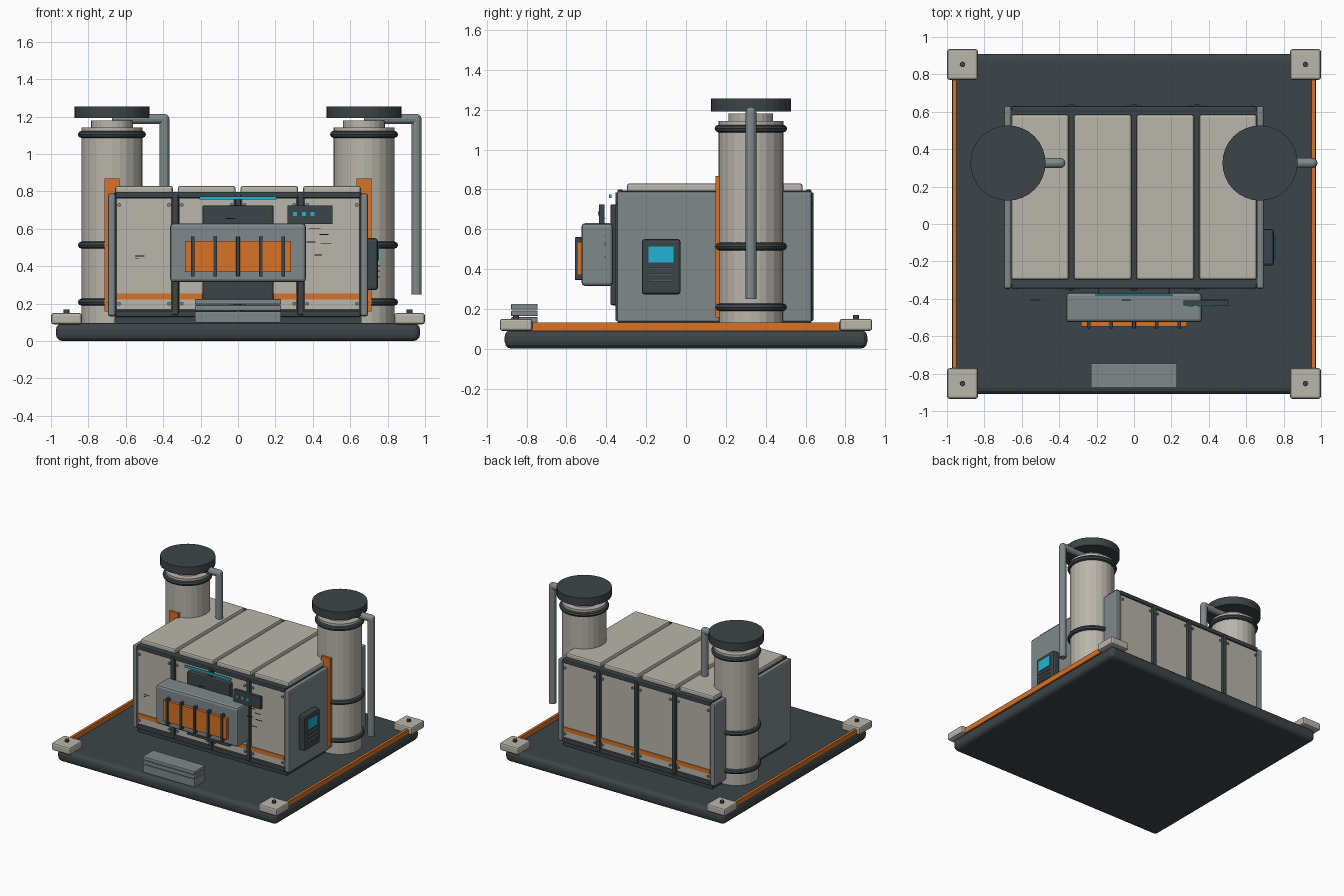
import bpy, math
from mathutils import Vector

if "Cube" in bpy.data.objects:
    bpy.data.objects.remove(bpy.data.objects["Cube"])

def mat(name, r, g, b):
    m = bpy.data.materials.new(name)
    m.diffuse_color = (r, g, b, 1)
    m.use_nodes = True
    m.node_tree.nodes["Principled BSDF"].inputs["Base Color"].default_value = m.diffuse_color
    return m

DARK = mat("dark", 0.045, 0.06, 0.065)
CREAM = mat("cream", 0.49, 0.465, 0.41)
STEEL = mat("steel", 0.215, 0.25, 0.26)
ORANGE = mat("orange", 0.68, 0.17, 0.02)
CYAN = mat("cyan", 0.015, 0.46, 0.66)

def finish(name, m, bevel=0.0, segs=2):
    o = bpy.context.object
    o.name = name
    o.data.materials.append(m)
    if bevel:
        b = o.modifiers.new("bevel", 'BEVEL')
        b.width, b.segments = bevel, segs
    return o

def box(name, x, y, z, m, bevel=0.0, segs=2):
    """Box from (min, max) pairs."""
    bpy.ops.mesh.primitive_cube_add(size=1, location=[(a + b) / 2 for a, b in (x, y, z)])
    bpy.context.object.scale = [b - a for a, b in (x, y, z)]
    bpy.ops.object.transform_apply(location=False, rotation=False, scale=True)
    return finish(name, m, bevel, segs)

def rod(name, p, q, r, m, sides=24, bevel=0.0):
    """Cylinder between two points."""
    p, q = Vector(p), Vector(q)
    bpy.ops.mesh.primitive_cylinder_add(vertices=sides, radius=r, depth=(q - p).length, location=(p + q) / 2)
    bpy.context.object.rotation_euler = (q - p).to_track_quat('Z', 'Y').to_euler()
    return finish(name, m, bevel)

# Base slab, corner feet and side light strips
box("base_slab", (-0.973, 0.973), (-0.91, 0.91), (0, 0.097), DARK, 0.035, 3)
for sx in (-1, 1):
    box("base_side_strip", (sx * 0.96 - 0.01, sx * 0.96 + 0.01), (-0.78, 0.78), (0.09, 0.132), ORANGE)
    for sy in (-1, 1):
        cx, cy = sx * 0.917, sy * 0.853
        box("corner_foot", (cx - 0.082, cx + 0.082), (cy - 0.082, cy + 0.082), (0.09, 0.15), CREAM, 0.012)
        rod("corner_bolt", (cx, cy, 0.145), (cx, cy, 0.168), 0.015, DARK, 12)

# Main cabin core and end plates
box("cabin_core", (-0.66, 0.66), (-0.325, 0.61), (0.095, 0.795), DARK)
for sx in (-1, 1):
    a, b = sorted((sx * 0.655, sx * 0.695))
    box("cabin_end_plate", (a, b), (-0.347, 0.632), (0.132, 0.79), STEEL, 0.012)

# Front and rear walls: rails, ribs, panels, stripes and bolts
for side, y0 in ((-1, -0.325), (1, 0.61)):
    def span(a, b):
        return tuple(sorted((y0 + side * a, y0 + side * b)))
    box("wall_top_rail", (-0.655, 0.655), span(-0.01, 0.02), (0.765, 0.798), DARK, 0.006)
    box("wall_bottom_rail", (-0.655, 0.655), span(-0.01, 0.02), (0.13, 0.162), DARK, 0.006)
    for i in (-1, 0, 1):
        box("wall_rib", (i * 0.335 - 0.016, i * 0.335 + 0.016), span(-0.01, 0.03), (0.14, 0.785), DARK, 0.006)
    for i in range(4):
        cx = (i - 1.5) * 0.335
        box("wall_panel", (cx - 0.148, cx + 0.148), span(-0.01, 0.014), (0.166, 0.765), CREAM, 0.006)
        box("wall_stripe", (cx - 0.148, cx + 0.148), span(0, 0.02), (0.222, 0.255), ORANGE)
        for dx in (-0.133, 0.133):
            for z in (0.2, 0.728):
                rod("wall_bolt", (cx + dx, y0, z), (cx + dx, y0 + side * 0.024, z), 0.01, STEEL, 8)

# Roof panels
for i in range(4):
    cx = (i - 1.5) * 0.335
    box("roof_panel", (cx - 0.154, cx + 0.154), (-0.297, 0.585), (0.785, 0.83), CREAM, 0.012)

# Towers with rings, cap, orange backing plate and drain pipe
TY = 0.326
for tx in (-0.674, 0.674):
    rod("tower", (tx, TY, 0.095), (tx, TY, 1.142), 0.163, CREAM, 24)
    rod("tower_neck", (tx, TY, 1.13), (tx, TY, 1.18), 0.112, CREAM, 24)
    rod("tower_cap", (tx, TY, 1.192), (tx, TY, 1.255), 0.201, DARK, 32)
    for z in (0.208, 0.513, 1.105):
        bpy.ops.mesh.primitive_torus_add(major_radius=0.163, minor_radius=0.019, major_segments=32,
                                         minor_segments=8, location=(tx, TY, z))
        finish("tower_ring", DARK)
        bpy.ops.object.shade_smooth_by_angle()
    box("tower_plate", (tx - 0.04, tx + 0.04), (0.147, 0.175), (0.157, 0.868), ORANGE)
    px = tx + 0.28
    rod("pipe_arm", (tx, TY, 1.187), (px, TY, 1.187), 0.027, STEEL, 12)
    rod("pipe_drop", (px, TY, 0.25), (px, TY, 1.187), 0.027, STEEL, 12)
    bpy.ops.mesh.primitive_uv_sphere_add(segments=12, ring_count=8, radius=0.027, location=(px, TY, 1.187))
    finish("pipe_elbow", STEEL)

# Front intake unit with grille
box("intake_backing", (-0.19, 0.19), (-0.38, -0.33), (0.218, 0.725), DARK, 0.01)
box("intake_housing", (-0.363, 0.363), (-0.525, -0.367), (0.315, 0.63), STEEL, 0.018)
box("intake_window", (-0.283, 0.283), (-0.548, -0.515), (0.37, 0.535), ORANGE)
for i in range(-2, 3):
    box("intake_bar", (i * 0.121 - 0.01, i * 0.121 + 0.01), (-0.558, -0.52), (0.345, 0.56), DARK, 0.004)
box("front_light", (-0.205, 0.205), (-0.386, -0.374), (0.757, 0.774), CYAN)

# Small front display
box("display", (0.265, 0.505), (-0.436, -0.41), (0.627, 0.725), DARK)
for x in (0.305, 0.352, 0.398):
    box("display_lamp", (x - 0.011, x + 0.011), (-0.442, -0.43), (0.668, 0.69), CYAN)

# Wear marks in front of the wall
for x, z, w in ((-0.525, 0.455, 0.05), (-0.54, 0.44, 0.02), (-0.04, 0.655, 0.05), (0.41, 0.6, 0.06),
                (0.46, 0.57, 0.05), (0.39, 0.53, 0.05), (0.47, 0.52, 0.06), (0.43, 0.46, 0.04)):
    box("wear_mark", (x - w / 2, x + w / 2), (-0.408, -0.404), (z - 0.002, z + 0.002), DARK)

# Side control panel on the right end
box("control_panel", (0.685, 0.748), (-0.222, -0.027), (0.272, 0.55), DARK, 0.014)
box("control_screen", (0.74, 0.754), (-0.188, -0.062), (0.432, 0.513), CYAN)
for z in (0.342, 0.373, 0.404):
    box("control_slot", (0.74, 0.756), (-0.188, -0.062), (z - 0.004, z + 0.004), STEEL)

# Entry step stack
for i in range(3):
    z = 0.097 + i * 0.034 if i == 0 else 0.13 + (i - 0) * 0.033
    box("entry_step", (-0.231, 0.231), (-0.878, -0.745), (z, 0.159 + i * 0.033), STEEL, 0.006)
